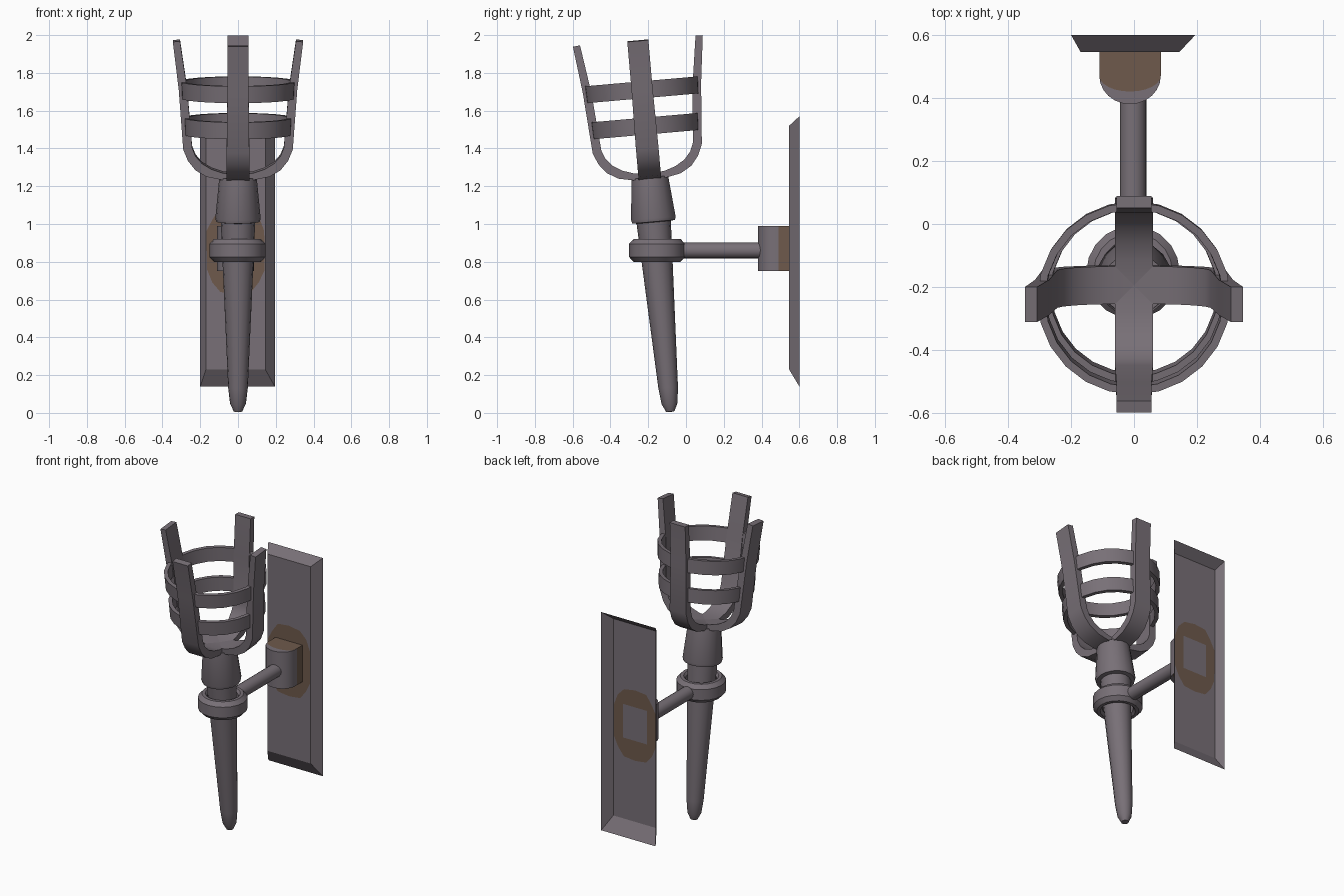
import bpy, bmesh, math
from mathutils import Matrix, Vector

if "Cube" in bpy.data.objects:
    bpy.data.objects.remove(bpy.data.objects["Cube"])

def material(name, rgb):
    m = bpy.data.materials.new(name)
    m.diffuse_color = (*rgb, 1)
    m.use_nodes = True
    m.node_tree.nodes["Principled BSDF"].inputs["Base Color"].default_value = m.diffuse_color
    return m

IRON = material("dark_iron", (0.188, 0.162, 0.184))
RUST = material("rust_brown", (0.156, 0.102, 0.072))
# the torch leans five degrees away from the wall
TILT = Matrix.Translation((0, -0.083, 0.004)) @ Matrix.Rotation(math.radians(5), 4, 'X')

def finish(name, bm, matrix=Matrix(), fix=True, angle=35):
    bmesh.ops.remove_doubles(bm, verts=bm.verts, dist=1e-5)
    if fix:
        bmesh.ops.recalc_face_normals(bm, faces=bm.faces)
    bm.transform(matrix)
    me = bpy.data.meshes.new(name)
    bm.to_mesh(me)
    bm.free()
    me.materials.append(IRON)
    me.materials.append(RUST)
    ob = bpy.data.objects.new(name, me)
    bpy.context.collection.objects.link(ob)
    bpy.ops.object.select_all(action='DESELECT')
    ob.select_set(True)
    bpy.context.view_layer.objects.active = ob
    bpy.ops.object.shade_smooth_by_angle(angle=math.radians(angle))
    return ob

def lathe(name, profile, n, matrix, closed=False):
    bm = bmesh.new()
    pts = profile + profile[:1] if closed else profile
    vs = [bm.verts.new((r, 0, z)) for r, z in pts]
    es = [bm.edges.new(p) for p in zip(vs, vs[1:])]
    bmesh.ops.spin(bm, geom=vs + es, cent=(0, 0, 0), axis=(0, 0, 1),
                   angle=2 * math.pi, steps=n, use_merge=False)
    return finish(name, bm, matrix)

def bridge(bm, a, b, mat=0):
    n = len(a)
    for i in range(n):
        f = bm.faces.new((a[i], a[(i + 1) % n], b[(i + 1) % n], b[i]))
        f.material_index = mat

# handle and collar
lathe("handle", [(0, 0), (0.022, 0.003), (0.042, 0.045), (0.052, 0.13),
                 (0.082, 0.8), (0.092, 1.03), (0, 1.03)], 16, TILT)
lathe("collar", [(0.085, 1.008), (0.115, 1.012), (0.12, 1.03),
                 (0.099, 1.248), (0, 1.248)], 18, TILT)

# holding ring, level with the arm
lathe("holding_ring", [(0.092, -0.045), (0.105, -0.06), (0.125, -0.06), (0.148, -0.035),
                       (0.148, 0.035), (0.125, 0.06), (0.105, 0.06), (0.092, 0.045)],
      20, Matrix.Translation((-0.003, -0.153, 0.86)), True)

# basket straps
OUTER = [(0, 1.235), (0.09, 1.24), (0.165, 1.255), (0.225, 1.29), (0.265, 1.34),
         (0.29, 1.40), (0.314, 1.72), (0.345, 1.972)]
INNER = [(0, 1.27), (0.08, 1.275), (0.14, 1.295), (0.19, 1.325), (0.225, 1.365),
         (0.243, 1.41), (0.269, 1.72), (0.307, 1.976)]
def strap(name, turn):
    bm = bmesh.new()
    rings = []
    for (ro, zo), (ri, zi) in zip(OUTER, INNER):
        w = 0.06 if zo < 1.6 else 0.056
        rings.append([bm.verts.new(c) for c in
                      ((ro, -w, zo), (ro, w, zo), (ri, w, zi), (ri, -w, zi))])
    for a, b in zip(rings, rings[1:]):
        bridge(bm, a, b)
    bm.faces.new(rings[0])
    bm.faces.new(rings[-1])
    finish(name, bm, TILT @ Matrix.Rotation(turn, 4, 'Z'))
for i, side in enumerate(("right", "back", "left", "front")):
    strap(side + "_strap", i * math.pi / 2)

# basket bands
def band(name, z, r):
    lathe(name, [(r - 0.028, z - 0.045), (r - 0.004, z - 0.045),
                 (r, z + 0.045), (r - 0.024, z + 0.045)], 24, TILT, True)
band("lower_band", 1.52, 0.289)
band("upper_band", 1.713, 0.306)

# arm
lathe("arm", [(0, 0), (0.042, 0), (0.042, 0.42), (0, 0.42)], 16,
      Matrix.Translation((-0.003, -0.02, 0.86)) @ Matrix.Rotation(-math.pi / 2, 4, 'X'))

# boss: D-shaped block, rusty near the wall and on its end faces
def d_path(depth, back):
    path = [(-0.0975, back), (-0.0975, 0.49)]
    for i in range(13):
        a = math.pi * i / 12
        path.append((-0.0975 * math.cos(a), 0.47 - depth * math.sin(a)))
    return path + [(0.0975, 0.49), (0.0975, back)]
bm = bmesh.new()
rims = {}
for z in (0.75, 0.99):
    rims[z] = [bm.verts.new((x - 0.0125, y, z)) for x, y in d_path(0.09, 0.546)]
    core = [bm.verts.new((x - 0.0125, y, z)) for x, y in d_path(0.05, 0.546)]
    for i in range(2, len(core) - 3):
        bm.faces.new((rims[z][i], rims[z][i + 1], core[i + 1], core[i]))
    bm.faces.new(core).material_index = 1
lo, hi = rims[0.75], rims[0.99]
for i in range(len(lo) - 1):
    f = bm.faces.new((lo[i], lo[i + 1], hi[i + 1], hi[i]))
    f.material_index = int(i in (0, len(lo) - 2))
finish("boss", bm)

# wall plate: open-backed pressed sheet with a rust stain round the boss
SQUARE = ([(-1 + i / 2, -1) for i in range(4)] + [(1, -1 + i / 2) for i in range(4)] +
          [(1 - i / 2, 1) for i in range(4)] + [(-1, 1 - i / 2) for i in range(4)])
bm = bmesh.new()
def rect(cx, cz, hx, hz, y):
    return [bm.verts.new((cx + u * hx, y, cz + v * hz)) for u, v in SQUARE]
centre = rect(-0.0125, 0.87, 0.088, 0.11, 0.546)
foot = rect(-0.0125, 0.87, 0.0975, 0.12, 0.546)
stain = []
for i, (u, v) in enumerate(SQUARE):
    d = Vector((u, v)).normalized()
    wob = 1.0 + 0.04 * math.sin(i * 2.4)
    x = max(-0.153, min(0.153, d.x * 0.175 * wob))
    stain.append(bm.verts.new((-0.0125 + x, 0.546, 0.86 + d.y * 0.24 * wob)))
face = rect(-0.0125, 0.875, 0.157, 0.645, 0.546)
edge = rect(-0.0025, 0.855, 0.1975, 0.715, 0.6)
bm.faces.new(centre)
bridge(bm, foot, centre, 1)
bridge(bm, stain, foot, 1)
bridge(bm, face, stain)
bridge(bm, edge, face)
finish("wall_plate", bm, fix=False, angle=20)
